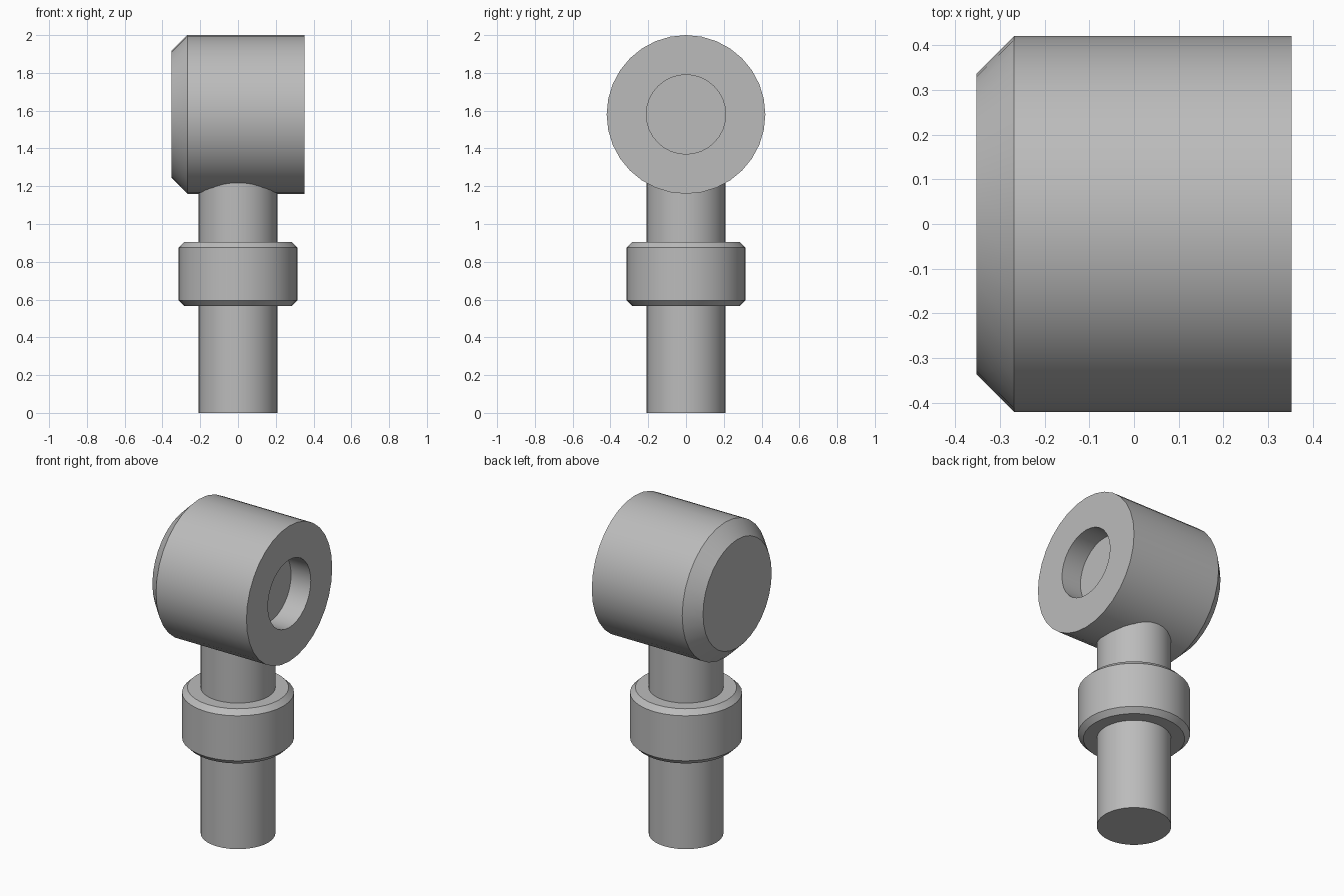
import bpy
import bmesh
import math
from mathutils import Matrix, Vector

cube = bpy.data.objects.get("Cube")
if cube:
    bpy.data.objects.remove(cube, do_unlink=True)

grey = bpy.data.materials.new("plain grey")
grey.use_nodes = True
colour = (0.5, 0.5, 0.5, 1)
grey.diffuse_color = colour
grey.node_tree.nodes["Principled BSDF"].inputs["Base Color"].default_value = colour

SEGMENTS = 32


def turned(name, profile, matrix=Matrix()):
    """Revolve (radius, height) points around z, cap both ends, then place."""
    bm = bmesh.new()
    rings = []
    for radius, height in profile:
        angles = [2 * math.pi * i / SEGMENTS for i in range(SEGMENTS)]
        rings.append([bm.verts.new((radius * math.cos(a), radius * math.sin(a), height))
                      for a in angles])
    for low, high in zip(rings, rings[1:]):
        for i in range(SEGMENTS):
            j = (i + 1) % SEGMENTS
            bm.faces.new((low[i], low[j], high[j], high[i]))
    bm.faces.new(rings[0][::-1])
    bm.faces.new(rings[-1])
    bmesh.ops.recalc_face_normals(bm, faces=bm.faces)
    bm.transform(matrix)
    mesh = bpy.data.meshes.new(name)
    bm.to_mesh(mesh)
    bm.free()
    mesh.materials.append(grey)
    obj = bpy.data.objects.new(name, mesh)
    bpy.context.collection.objects.link(obj)
    bpy.ops.object.select_all(action="DESELECT")
    obj.select_set(True)
    bpy.context.view_layer.objects.active = obj
    bpy.ops.object.shade_smooth_by_angle(angle=math.radians(30))
    return obj


# Straight shaft, running up into the head
turned("shaft", [(0.21, 0), (0.21, 1.3)])

# Collar with chamfered rims
turned("collar", [(0.285, 0.566), (0.315, 0.596), (0.315, 0.875), (0.285, 0.905)])

# Sideways drum head: chamfered on the right, blind hole on the left
sideways = Matrix.Translation(Vector((0, 0, 1.58))) @ Matrix.Rotation(math.pi / 2, 4, "Y")
turned("head", [(0.336, -0.352), (0.42, -0.268), (0.42, 0.352),
                (0.21, 0.352), (0.21, 0.217)], sideways)
